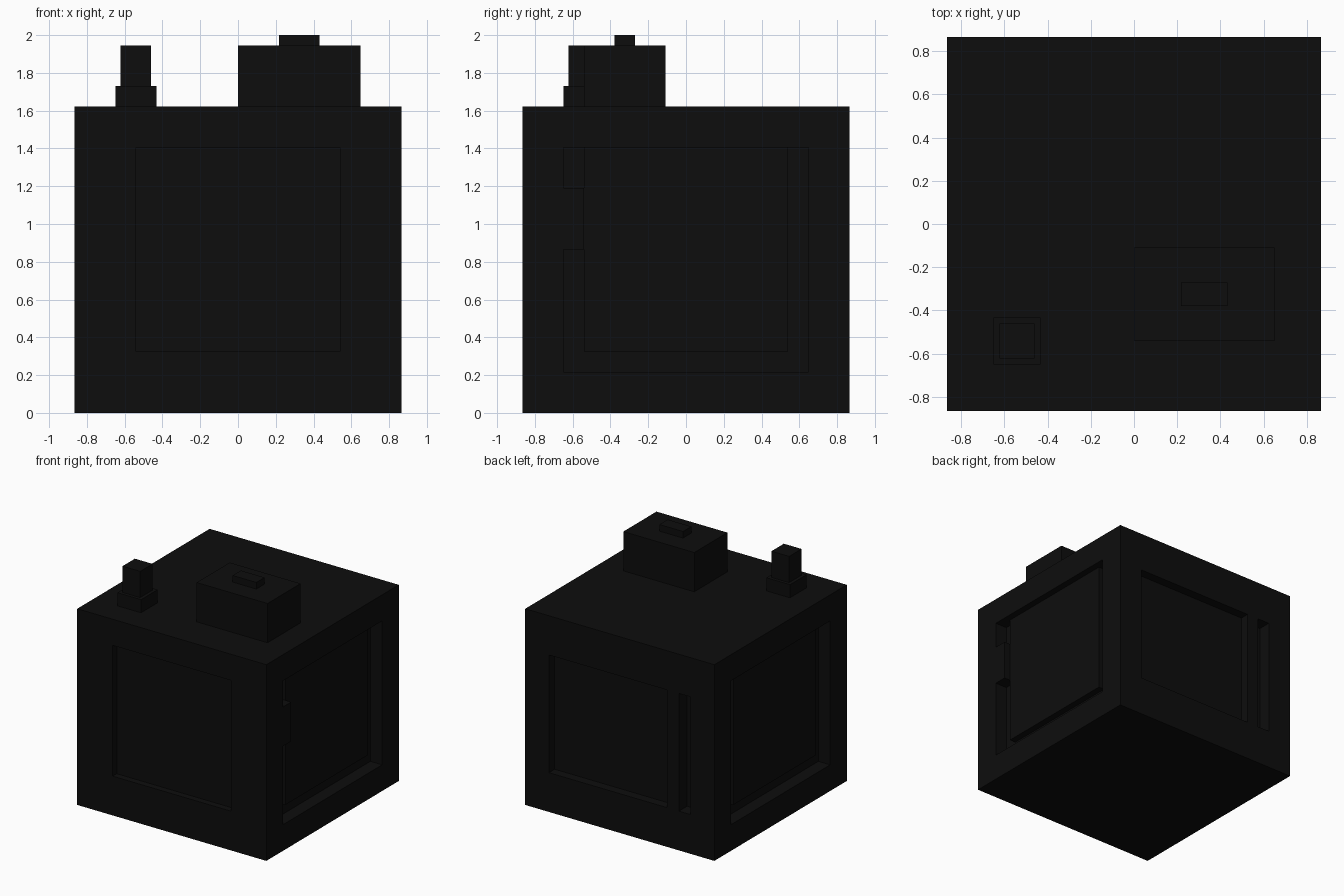
import bpy

if "Cube" in bpy.data.objects:
    bpy.data.objects.remove(bpy.data.objects["Cube"], do_unlink=True)

U = 1.73 / 16      # one grid unit
H = 8 * U          # half width of the body

black = bpy.data.materials.new("soot black")
black.use_nodes = True
black.diffuse_color = (0.004, 0.004, 0.004, 1)
black.node_tree.nodes["Principled BSDF"].inputs["Base Color"].default_value = (0.004, 0.004, 0.004, 1)


def box(name, x, y, z):
    """Box spanning the given ranges, measured in grid units."""
    lo, hi = zip(x, y, z)
    bpy.ops.mesh.primitive_cube_add(size=1, location=[(a + b) / 2 * U for a, b in zip(lo, hi)])
    ob = bpy.context.object
    ob.name = name
    ob.scale = [(b - a) * U for a, b in zip(lo, hi)]
    bpy.ops.object.transform_apply(location=False, rotation=False, scale=True)
    ob.data.materials.append(black)
    return ob


def carve(target, x, y, z):
    """Cut a box-shaped recess out of the target."""
    cutter = box("cutter", x, y, z)
    cutter.hide_render = True
    bpy.context.view_layer.objects.active = target
    mod = target.modifiers.new("recess", "BOOLEAN")
    mod.operation = "DIFFERENCE"
    mod.solver = "EXACT"
    mod.object = cutter
    bpy.ops.object.modifier_apply(modifier=mod.name)
    bpy.data.objects.remove(cutter, do_unlink=True)


# Main body with recesses on all four sides
body = box("body", (-8, 8), (-8, 8), (0, 15))
carve(body, (-5, 5), (-9, -7.5), (3, 13))         # front opening
carve(body, (-4, 6), (7.3, 9), (3, 12))           # back opening
carve(body, (-6, -5), (7, 9), (3, 12))            # back slot

# Side recesses, each holding a raised panel
for side, label in ((1, "left"), (-1, "right")):
    span = lambda a, b: sorted((side * a, side * b))
    carve(body, span(7, 9), (-6, 6), (2, 13))
    box(label + "_panel", span(6.9, 7.5), (-5, 5), (3, 13))

# Latch on the left side
box("latch", (6.9, 8), (-6, -5), (8, 11))

# Chimney on the roof
box("chimney_base", (-6, -4), (-6, -4), (15, 16))
box("chimney_stack", (-5.75, -4.25), (-5.75, -4.25), (16, 18))

# Roof box with its small cap
box("roof_box", (0, 6), (-5, -1), (15, 18))
box("roof_box_cap", (2, 4), (-3.5, -2.5), (18, 18.5))
